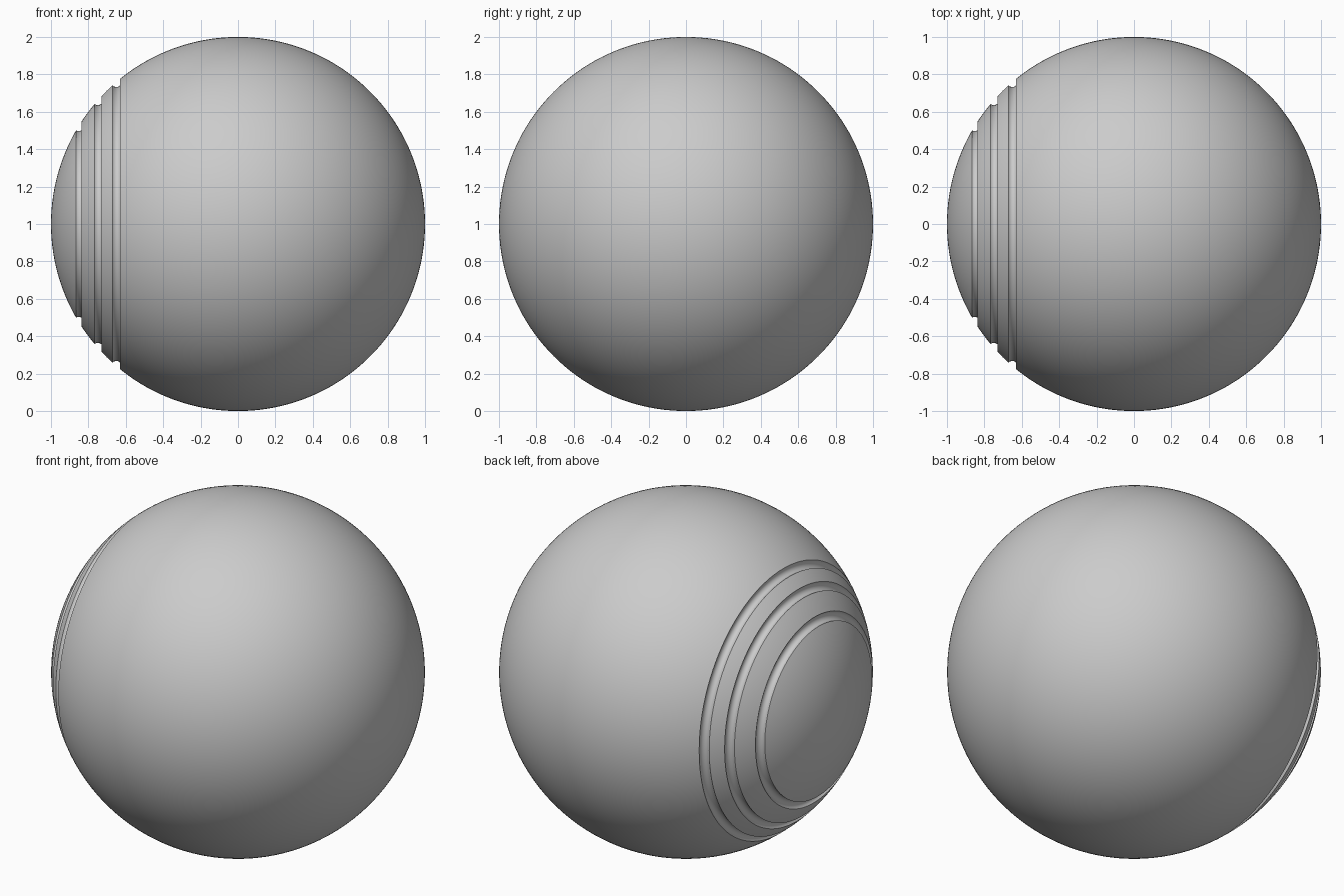
import bpy
import bmesh
from math import sin, cos, asin, pi, radians, ceil
from mathutils import Vector

cube = bpy.data.objects.get("Cube")
if cube:
    bpy.data.objects.remove(cube, do_unlink=True)

GROOVE_RADIUS = 0.027
GROOVE_ANGLES = (31.6, 41.5, 49.4)   # measured from the -x pole
SEGMENTS = 160
STEP = radians(1.5)


def on_sphere(a):
    """Point of the half-circle profile, a = 0 at the -x pole."""
    return Vector((-cos(a), 0, sin(a)))


def sphere_arc(a0, a1):
    n = max(2, ceil((a1 - a0) / STEP))
    return [on_sphere(a0 + (a1 - a0) * i / n) for i in range(n + 1)]


def groove_arc(a, g, n=10):
    """Round channel cut into the sphere, without its two rim points."""
    out = on_sphere(a)
    along = Vector((sin(a), 0, cos(a)))
    e = asin(g / 2)
    phis = [e + (pi - 2 * e) * i / n for i in range(1, n)]
    return [out - g * (along * cos(p) + out * sin(p)) for p in phis]


# Profile: sphere arcs interrupted by three round grooves
half = 2 * asin(GROOVE_RADIUS / 2)
profile = []
start = 0.0
for deg in GROOVE_ANGLES:
    a = radians(deg)
    profile += sphere_arc(start, a - half) + groove_arc(a, GROOVE_RADIUS)
    start = a + half
profile += sphere_arc(start, pi)

# Revolve the profile about the x axis
bm = bmesh.new()
verts = [bm.verts.new(p) for p in profile]
edges = [bm.edges.new(pair) for pair in zip(verts, verts[1:])]
bmesh.ops.spin(bm, geom=verts + edges, cent=(0, 0, 0), axis=(1, 0, 0),
               angle=2 * pi, steps=SEGMENTS, use_duplicate=False)
bmesh.ops.remove_doubles(bm, verts=bm.verts, dist=0.0002)
bmesh.ops.recalc_face_normals(bm, faces=bm.faces)
mesh = bpy.data.meshes.new("grooved_ball")
bm.to_mesh(mesh)
bm.free()

ball = bpy.data.objects.new("grooved_ball", mesh)
ball.location.z = 1
bpy.context.collection.objects.link(ball)

# Plain grey material
grey = bpy.data.materials.new("plain_grey")
grey.use_nodes = True
colour = (0.6, 0.6, 0.6, 1)
grey.diffuse_color = colour
grey.node_tree.nodes["Principled BSDF"].inputs["Base Color"].default_value = colour
mesh.materials.append(grey)

# Smooth surface with crisp groove rims
bpy.ops.object.select_all(action="DESELECT")
ball.select_set(True)
bpy.context.view_layer.objects.active = ball
bpy.ops.object.shade_smooth_by_angle(angle=radians(30))
